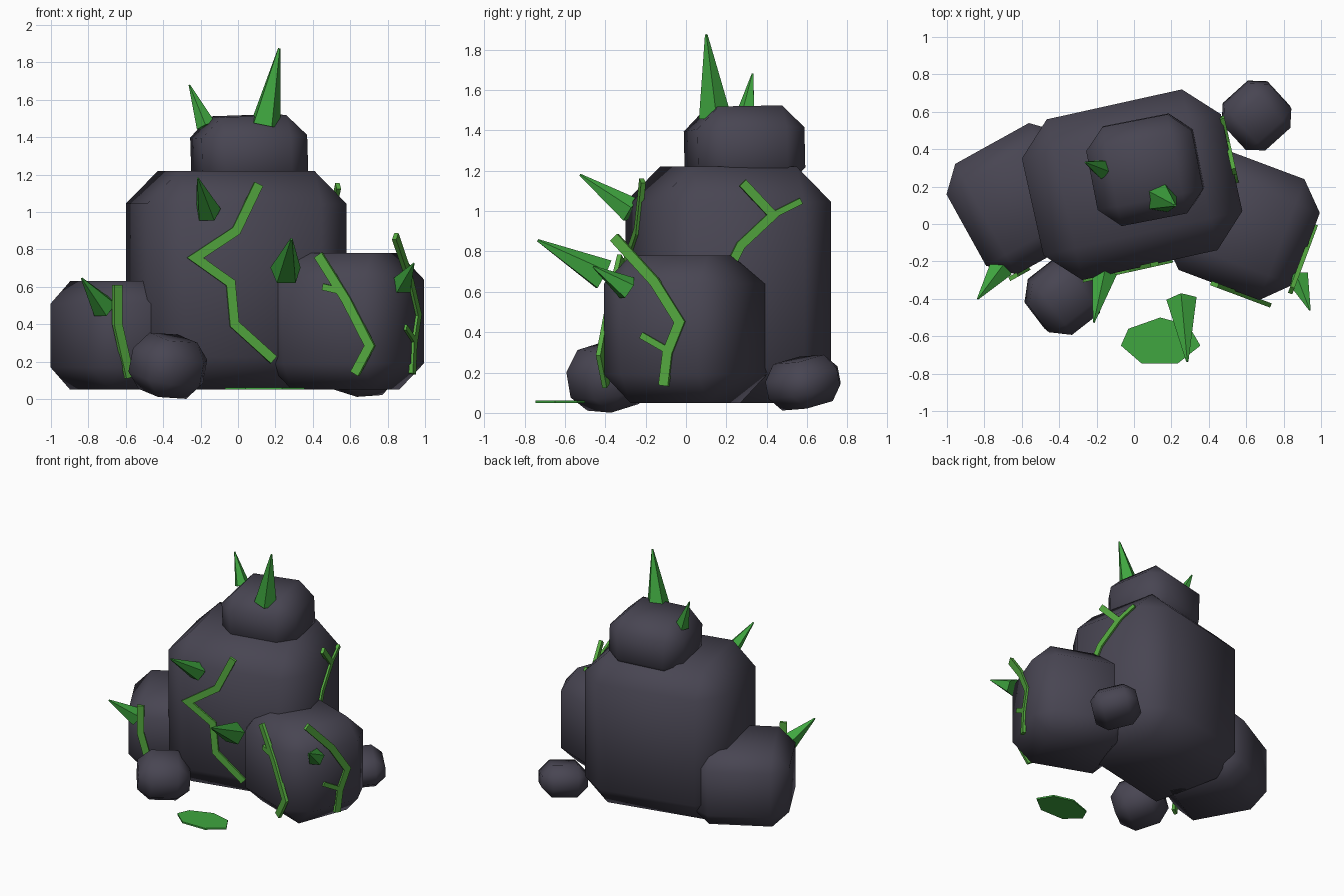
import bpy, bmesh
from math import radians
from mathutils import Vector, Euler

if "Cube" in bpy.data.objects:
    bpy.data.objects.remove(bpy.data.objects["Cube"])


def material(name, rgb):
    m = bpy.data.materials.new(name)
    m.diffuse_color = (*rgb, 1)
    m.use_nodes = True
    m.node_tree.nodes["Principled BSDF"].inputs["Base Color"].default_value = m.diffuse_color
    return m


STONE = material("dark_stone", (0.065, 0.06, 0.085))
GREEN = material("green_crystal", (0.05, 0.38, 0.05))
VEIN = material("green_vein", (0.09, 0.40, 0.05))


def finish(name, bm, mat, smooth=False):
    bmesh.ops.recalc_face_normals(bm, faces=bm.faces[:])
    me = bpy.data.meshes.new(name)
    for f in bm.faces:
        f.smooth = smooth
    bm.to_mesh(me)
    bm.free()
    me.materials.append(mat)
    ob = bpy.data.objects.new(name, me)
    bpy.context.collection.objects.link(ob)
    return ob


# Chamfered boulder: centre, full size, Euler degrees, chamfer width
def rock(name, loc, size, rot, chamfer):
    bm = bmesh.new()
    bmesh.ops.create_cube(bm, size=1)
    bmesh.ops.scale(bm, vec=size, verts=bm.verts)
    bmesh.ops.bevel(bm, geom=bm.edges[:], offset=chamfer, segments=1,
                    affect='EDGES', profile=0.5)
    ob = finish(name, bm, STONE, True)
    ob.location = loc
    ob.rotation_euler = Euler([radians(a) for a in rot])


# Five-sided spike from base centre to tip
def crystal(name, base, tip, r):
    base, tip = Vector(base), Vector(tip)
    axis = tip - base
    bm = bmesh.new()
    bmesh.ops.create_cone(bm, cap_ends=True, segments=5, radius1=r,
                          radius2=r * 0.08, depth=axis.length)
    ob = finish(name, bm, GREEN)
    ob.rotation_euler = axis.to_track_quat('Z', 'Y').to_euler()
    ob.location = (base + tip) / 2


# Flat mitred strip lying on a rock face
def strip(name, pts, normal, width, depth=0.012):
    n = Vector(normal).normalized()
    pts = [Vector(p) for p in pts]
    sides = [n.cross(b - a).normalized() for a, b in zip(pts, pts[1:])]
    bm = bmesh.new()
    rings = []
    for i, p in enumerate(pts):
        a, b = sides[max(i - 1, 0)], sides[min(i, len(sides) - 1)]
        m = (a + b).normalized()
        w = m * (width / 2 / max(m.dot(a), 0.5))
        d = n * depth
        rings.append([bm.verts.new(q) for q in
                      (p - w - d, p + w - d, p + w + d, p - w + d)])
    for r, s in zip(rings, rings[1:]):
        for k in range(4):
            bm.faces.new((r[k], r[(k + 1) % 4], s[(k + 1) % 4], s[k]))
    bm.faces.new(rings[0])
    bm.faces.new(rings[-1])
    finish(name, bm, VEIN)


# Project (x,z) or (y,z) points onto a vertical face with normal (nx,ny), offset d
def front_pts(n, d, pts):
    return [(x, (d - n[0] * x) / n[1], z) for x, z in pts]


def side_pts(n, d, pts):
    return [((d - n[1] * y) / n[0], y, z) for y, z in pts]


# Boulders
rock("main_boulder", (-0.01, 0.21, 0.635), (1.09, 0.88, 1.17), (0, 0, 12.5), 0.175)
rock("left_boulder", (-0.595, 0.135, 0.34), (0.69, 0.676, 0.58), (0, 0, 29), 0.12)
rock("right_boulder", (0.575, -0.003, 0.415), (0.74, 0.69, 0.73), (0, 0, -20.5), 0.14)
rock("cap_boulder", (0.06, 0.29, 1.305), (0.575, 0.54, 0.42), (1, -2, 11), 0.11)
rock("front_pebble", (-0.375, -0.385, 0.178), (0.37, 0.36, 0.31), (14, 3, 38), 0.09)
rock("back_pebble", (0.655, 0.58, 0.15), (0.33, 0.33, 0.235), (12, -3, 42), 0.075)

# Crystals
crystal("top_crystal_large", (0.145, 0.14, 1.47), (0.22, 0.1, 1.875), 0.085)
crystal("top_crystal_small", (-0.17, 0.295, 1.46), (-0.26, 0.33, 1.68), 0.055)
crystal("main_crystal", (-0.16, -0.27, 1.0), (-0.215, -0.525, 1.18), 0.07)
crystal("floating_crystal", (0.255, -0.41, 0.68), (0.285, -0.735, 0.855), 0.085)
crystal("left_crystal", (-0.715, -0.24, 0.49), (-0.835, -0.4, 0.645), 0.07)
crystal("right_crystal", (0.875, -0.29, 0.615), (0.94, -0.46, 0.725), 0.065)

# Veins on the main boulder
n = (0.216, -0.976)
strip("main_front_vein", front_pts(n, 0.234, [(0.11, 1.15), (-0.01, 0.9), (-0.23, 0.755),
      (-0.04, 0.62), (-0.02, 0.4), (0.19, 0.21)]), (*n, 0), 0.05)
strip("main_front_vein_branch", front_pts(n, 0.234, [(-0.19, 0.74), (-0.13, 0.68)]), (*n, 0), 0.035)
n = (0.976, 0.216)
strip("main_side_vein", side_pts(n, 0.583, [(0.28, 1.14), (0.43, 0.98), (0.27, 0.83),
      (0.23, 0.75)]), (*n, 0), 0.045)
strip("main_side_vein_branch", side_pts(n, 0.583, [(0.43, 0.98), (0.57, 1.05)]), (*n, 0), 0.032)

# Veins on the right boulder
n = (-0.35, -0.937)
strip("right_front_vein", front_pts(n, 0.152, [(0.43, 0.77), (0.58, 0.53), (0.705, 0.285),
      (0.625, 0.135)]), (*n, 0), 0.05)
strip("right_front_vein_branch", front_pts(n, 0.152, [(0.455, 0.6), (0.54, 0.58)]), (*n, 0), 0.035)
n = (0.937, -0.35)
strip("right_side_vein", side_pts(n, 0.912, [(-0.355, 0.87), (-0.155, 0.65), (-0.03, 0.45),
      (-0.09, 0.3), (-0.11, 0.135)]), (*n, 0), 0.05)
strip("right_side_vein_branch", side_pts(n, 0.912, [(-0.22, 0.385), (-0.09, 0.31)]), (*n, 0), 0.033)

# Vein on the left boulder
n = (0.485, -0.875)
strip("left_vein", front_pts(n, -0.066, [(-0.645, 0.61), (-0.645, 0.4), (-0.58, 0.115)]),
      (*n, 0), 0.05)

# Flat crystal slab in front
bm = bmesh.new()
outline = [(-0.07, -0.65), (-0.03, -0.56), (0.14, -0.5), (0.29, -0.54),
           (0.355, -0.65), (0.235, -0.745), (0.04, -0.745)]
face = bm.faces.new([bm.verts.new((x, y, 0.05)) for x, y in outline])
top = bmesh.ops.extrude_face_region(bm, geom=[face])
bmesh.ops.translate(bm, vec=(0, 0, 0.012),
                    verts=[v for v in top["geom"] if isinstance(v, bmesh.types.BMVert)])
if not face.is_valid or len(bm.faces) < 9:
    bm.faces.new([v for v in bm.verts if v.co.z < 0.055])
finish("ground_slab", bm, GREEN)
